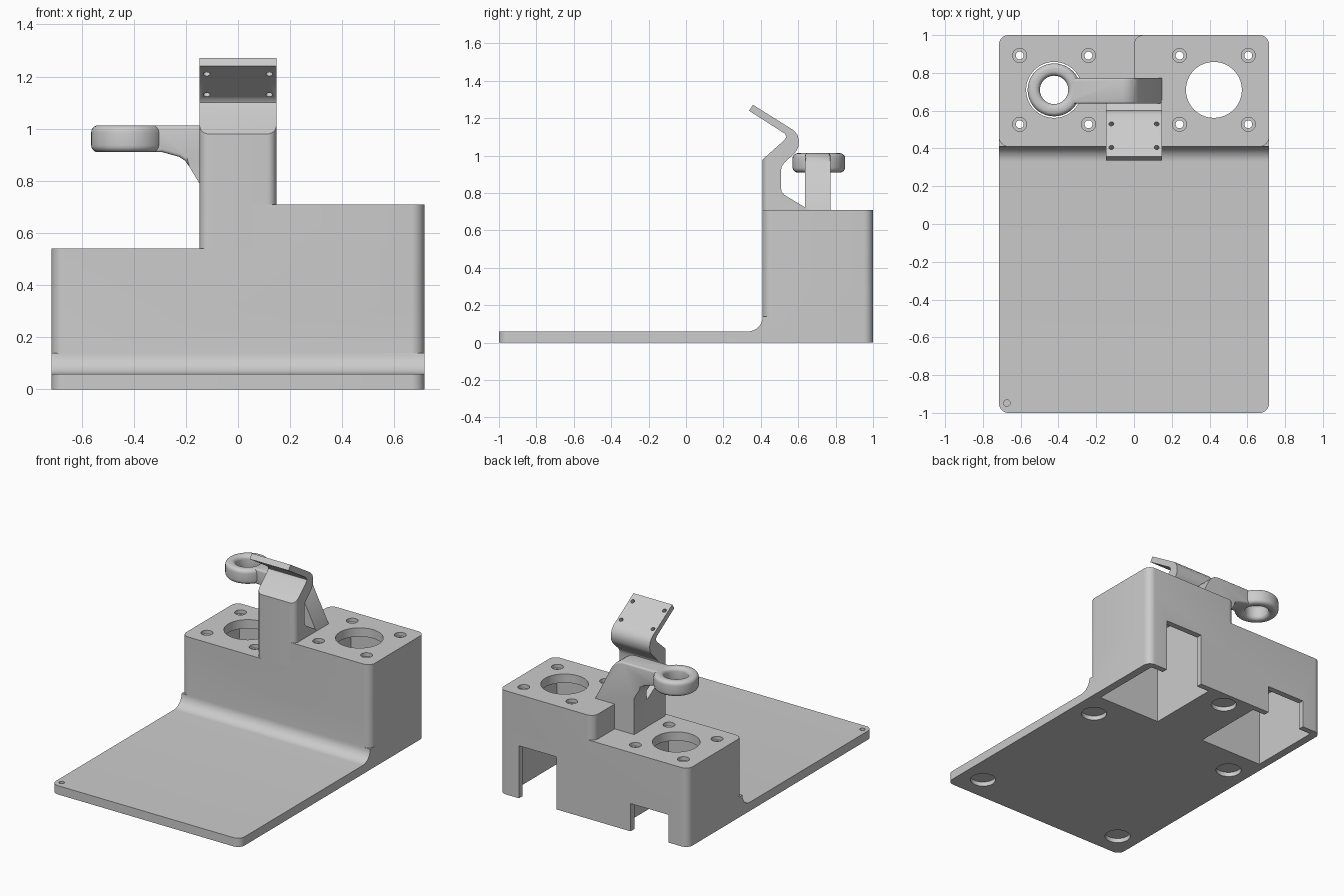
import bpy, bmesh, math
from mathutils import Matrix, Vector

if "Cube" in bpy.data.objects:
    bpy.data.objects.remove(bpy.data.objects["Cube"])

grey = bpy.data.materials.new("light_grey")
grey.use_nodes = True
grey.diffuse_color = (0.6, 0.6, 0.6, 1)
grey.node_tree.nodes["Principled BSDF"].inputs["Base Color"].default_value = (0.6, 0.6, 0.6, 1)

W = 0.715                 # half width of the base
FRONT = 0.41              # front face of the raised block
HOLE_X, HOLE_Y = 0.423, 0.71


def make(name, bm):
    bmesh.ops.recalc_face_normals(bm, faces=bm.faces)
    mesh = bpy.data.meshes.new(name)
    bm.to_mesh(mesh)
    bm.free()
    obj = bpy.data.objects.new(name, mesh)
    bpy.context.collection.objects.link(obj)
    return obj


def prism(points, offset):
    """Extrude a closed outline of 3D points along an offset."""
    bm = bmesh.new()
    face = bm.faces.new([bm.verts.new(p) for p in points])
    new = bmesh.ops.extrude_face_region(bm, geom=[face])["geom"]
    bmesh.ops.translate(bm, vec=offset, verts=[v for v in new if isinstance(v, bmesh.types.BMVert)])
    return bm


def rounded(a0, a1, b0, b1, r, steps=8):
    """Outline of a rounded rectangle."""
    pts = []
    corners = [(a1 - r, b1 - r), (a0 + r, b1 - r), (a0 + r, b0 + r), (a1 - r, b0 + r)]
    for i, (a, b) in enumerate(corners):
        for s in range(steps + 1):
            t = math.pi / 2 * (i + s / steps)
            pts.append((a + r * math.cos(t), b + r * math.sin(t)))
    return pts


def slab(name, x0, x1, y0, y1, z0, z1, r=0.05):
    return make(name, prism([(x, y, z0) for x, y in rounded(x0, x1, y0, y1, r)], (0, 0, z1 - z0)))


def box(name, x0, x1, y0, y1, z0, z1):
    pts = [(x0, y0, z0), (x1, y0, z0), (x1, y1, z0), (x0, y1, z0)]
    return make(name, prism(pts, (0, 0, z1 - z0)))


def cylinder(name, centre, r, depth, tilt=0, sides=48):
    bm = bmesh.new()
    place = Matrix.Translation(centre) @ Matrix.Rotation(tilt, 4, "X")
    bmesh.ops.create_cone(bm, cap_ends=True, segments=sides, radius1=r, radius2=r,
                          depth=depth, matrix=place)
    return make(name, bm)


def combine(target, tool, operation):
    mod = target.modifiers.new("join", "BOOLEAN")
    mod.object, mod.operation, mod.solver = tool, operation, "EXACT"
    graph = bpy.context.evaluated_depsgraph_get()
    mesh = bpy.data.meshes.new_from_object(target.evaluated_get(graph))
    target.modifiers.clear()
    target.data = mesh
    bpy.data.objects.remove(tool)


def finish(obj):
    obj.data.materials.clear()
    obj.data.materials.append(grey)
    bpy.ops.object.select_all(action="DESELECT")
    obj.select_set(True)
    bpy.context.view_layer.objects.active = obj
    bpy.ops.object.shade_smooth_by_angle(angle=math.radians(32))


# Base plate with a stepped block behind it
base = slab("stepped_base", -W, W, -1, 1, 0, 0.06)
combine(base, slab("low_block", -W, W, FRONT, 1, 0, 0.54), "UNION")
combine(base, slab("high_block", 0, W, FRONT, 1, 0.3, 0.71), "UNION")

# Concave fillet where the plate meets the block
R = 0.08
arc = [(FRONT - R + R * math.sin(t), 0.06 + R - R * math.cos(t))
       for t in [math.pi / 2 * i / 10 for i in range(11)]]
outline = arc + [(FRONT + 0.05, 0.06 + R), (FRONT + 0.05, 0.03), (FRONT - R, 0.03)]
combine(base, make("fillet", prism([(-W, y, z) for y, z in outline], (2 * W, 0, 0))), "UNION")

# Pockets, back slots, large holes and screw holes, one set per side
for side, top in ((-1, 0.54), (1, 0.71)):
    cx = side * HOLE_X
    cuts = [
        box("pocket", cx - 0.238, cx + 0.238, 0.455, 0.96, -0.1, top - 0.06),
        box("slot", cx - 0.143, cx + 0.143, 0.9, 1.1, -0.1, top - 0.35),
        cylinder("large_hole", (cx, HOLE_Y, top), 0.148, 0.3, sides=64),
    ]
    for dx in (-0.182, 0.182):
        for dy in (-0.182, 0.182):
            cuts.append(cylinder("screw_hole", (cx + dx, HOLE_Y + dy, top), 0.021, 0.2, sides=24))
            cuts.append(cylinder("screw_head", (cx + dx, HOLE_Y + dy, top), 0.037, 0.05, sides=32))
    for cut in cuts:
        combine(base, cut, "DIFFERENCE")

# Foot recesses under the base and a small corner hole
for x, y in ((-0.56, -0.83), (0.56, -0.83), (-0.56, 0.27), (0.56, 0.27), (0, 0.89)):
    combine(base, cylinder("foot_recess", (x, y, 0), 0.08, 0.06), "DIFFERENCE")
combine(base, cylinder("corner_hole", (-0.673, -0.948, 0.06), 0.017, 0.06, sides=24), "DIFFERENCE")
finish(base)

# Bent post carrying a tilted mounting plate
M = 0.147
post_side = [(FRONT, 0.54), (FRONT, 0.98), (0.525, 1.082), (0.537, 1.1), (0.528, 1.118),
             (0.337, 1.24), (0.358, 1.272), (0.575, 1.136), (0.596, 1.112), (0.604, 1.08),
             (0.6, 1.045), (0.585, 1.018), (0.522, 0.957), (0.512, 0.942), (0.508, 0.923),
             (0.508, 0.825), (0.512, 0.806), (0.526, 0.79), (0.658, 0.71), (0.658, 0.54)]
bm = prism([(-M, y, z) for y, z in post_side], (2 * M, 0, 0))
front_edges = [e for e in bm.edges if all(abs(v.co.y - FRONT) < 1e-4 for v in e.verts)
               and abs(e.verts[0].co.z - e.verts[1].co.z) > 0.1]
bmesh.ops.bevel(bm, geom=front_edges, offset=0.035, segments=6, profile=0.5, affect="EDGES")
post = make("bent_post", bm)
for x in (-0.12, 0.12):
    for y, z in ((0.395, 1.226), (0.52, 1.148)):
        combine(post, cylinder("plate_hole", (x, y, z), 0.013, 0.12, -0.57, 20), "DIFFERENCE")
finish(post)

# Arm rising from the block and reaching over the low side
arm_front = [(-0.148, 0.54), (0.147, 0.54), (0.147, 0.71), (0.02, 0.96), (-0.005, 0.992),
             (-0.03, 1.007), (-0.06, 1.013), (-0.33, 1.013), (-0.33, 0.91), (-0.29, 0.91),
             (-0.225, 0.892), (-0.203, 0.877), (-0.187, 0.855), (-0.148, 0.79)]
bm = prism([(x, 0.637, z) for x, z in arm_front], (0, 0.135, 0))
rim = [e for e in bm.edges if abs(e.verts[0].co.y - e.verts[1].co.y) < 1e-4
       and min(v.co.z for v in e.verts) > 0.85 and max(v.co.x for v in e.verts) < 0.01]
bmesh.ops.bevel(bm, geom=rim, offset=0.012, segments=3, profile=0.5, affect="EDGES")
arm = make("support_arm", bm)
combine(arm, cylinder("ring_gap", (-HOLE_X, HOLE_Y, 0.96), 0.11, 0.3), "DIFFERENCE")
finish(arm)

# Ring at the end of the arm, turned from a rounded section
bm = bmesh.new()
section = rounded(0.075, 0.14, 0.91, 1.013, 0.026, 5)
verts = [bm.verts.new((r, 0, z)) for r, z in section]
edges = [bm.edges.new((v, verts[i - 1])) for i, v in enumerate(verts)]
bmesh.ops.spin(bm, geom=verts + edges, cent=(0, 0, 0), axis=(0, 0, 1),
               angle=2 * math.pi, steps=64, use_merge=True)
bmesh.ops.remove_doubles(bm, verts=bm.verts, dist=1e-4)
bmesh.ops.translate(bm, vec=Vector((-HOLE_X, HOLE_Y, 0)), verts=bm.verts)
finish(make("arm_ring", bm))
